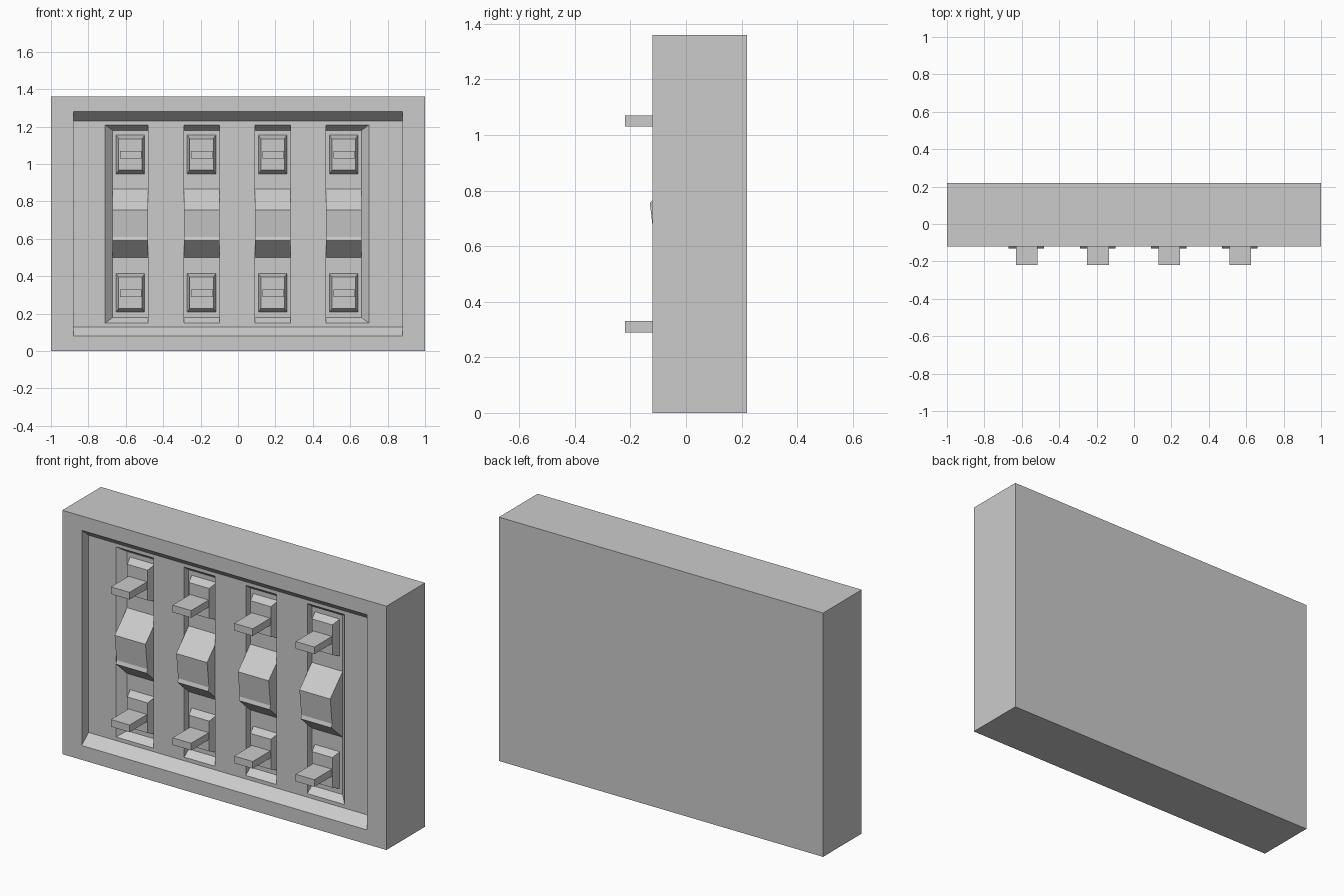
import bpy, bmesh

if "Cube" in bpy.data.objects:
    bpy.data.objects.remove(bpy.data.objects["Cube"])


def new_object(name, verts, faces):
    mesh = bpy.data.meshes.new(name)
    mesh.from_pydata(verts, [], faces)
    bm = bmesh.new()
    bm.from_mesh(mesh)
    bmesh.ops.recalc_face_normals(bm, faces=bm.faces)
    bm.to_mesh(mesh)
    bm.free()
    ob = bpy.data.objects.new(name, mesh)
    bpy.context.collection.objects.link(ob)
    return ob


def frustum(name, y0, front, y1, back):
    """Block between two xz rectangles (x0, x1, z0, z1) at y0 and y1."""
    verts = []
    for y, (xa, xb, za, zb) in ((y0, front), (y1, back)):
        verts += [(xa, y, za), (xb, y, za), (xb, y, zb), (xa, y, zb)]
    faces = [(0, 1, 2, 3), (7, 6, 5, 4)]
    faces += [(i, (i + 1) % 4, (i + 1) % 4 + 4, i + 4) for i in range(4)]
    return new_object(name, verts, faces)


def extrude_x(name, profile, xa, xb):
    """Prism from a yz profile running along x."""
    n = len(profile)
    verts = [(x, y, z) for x in (xa, xb) for y, z in profile]
    faces = [tuple(range(n)), tuple(range(2 * n - 1, n - 1, -1))]
    faces += [(i, (i + 1) % n, (i + 1) % n + n, i + n) for i in range(n)]
    return new_object(name, verts, faces)


def cut(target, cutter):
    mod = target.modifiers.new("cut", 'BOOLEAN')
    mod.operation = 'DIFFERENCE'
    mod.solver = 'EXACT'
    mod.object = cutter
    bpy.context.view_layer.update()
    dg = bpy.context.evaluated_depsgraph_get()
    mesh = bpy.data.meshes.new_from_object(target.evaluated_get(dg))
    target.modifiers.clear()
    target.data = mesh
    bpy.data.objects.remove(cutter)


# Housing with a shallow recessed panel
box = (-1, 1, 0, 1.36)
housing = frustum("housing", -0.12, box, 0.22, box)
cut(housing, frustum("recess_cutter", -0.18, (-0.88, 0.88, 0.03, 1.33),
                     -0.06, (-0.88, 0.88, 0.13, 1.23)))

FLOOR = -0.02
W = 0.095
lever_profile = [(0.0, 0.887), (-0.13, 0.755), (-0.113, 0.61),
                 (-0.12, 0.59), (0.0, 0.482)]

for i in range(4):
    c = -0.575 + 0.38 * i
    n = i + 1
    # Slot, sloped on the outer side of the two end columns
    left = 0.08 if i == 0 else 0
    right = 0.08 if i == 3 else 0
    cut(housing, frustum("slot_cutter", -0.10, (c - W - left, c + W + right, 0.12, 1.24),
                         FLOOR, (c - W, c + W, 0.18, 1.18)))
    # Rocker lever
    extrude_x(f"lever_{n}", lever_profile, c - W, c + W)
    # Tapered terminal blocks, each with a flat prong
    for part, z in (("lower", 0.31), ("upper", 1.05)):
        frustum(f"{part}_block_{n}", -0.065, (c - 0.063, c + 0.063, z - 0.083, z + 0.085),
                FLOOR + 0.002, (c - 0.077, c + 0.077, z - 0.103, z + 0.105))
        rect = (c - 0.055, c + 0.06, z - 0.02, z + 0.02)
        frustum(f"{part}_prong_{n}", -0.22, rect, -0.05, rect)
